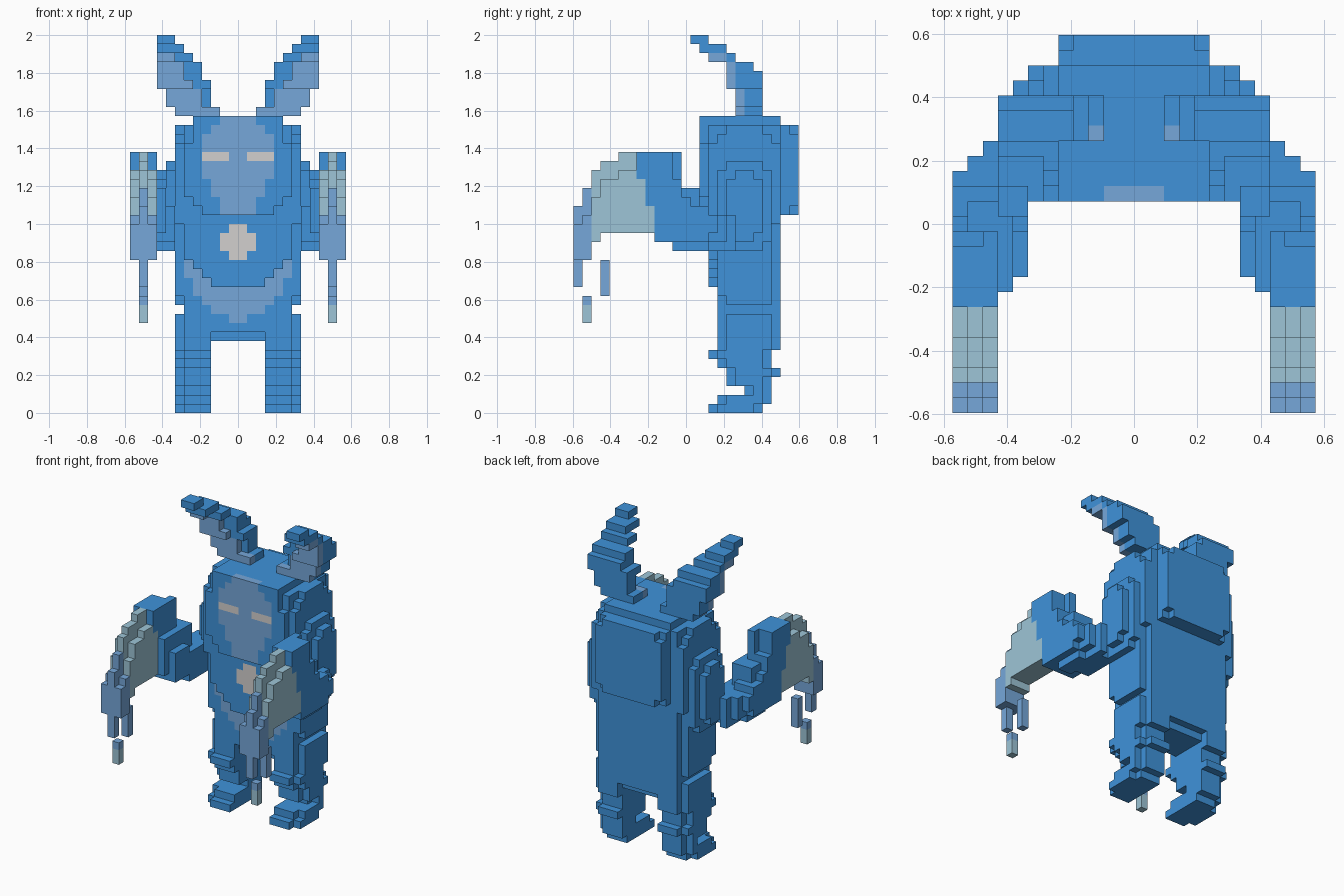
import bpy
import bmesh
from mathutils import Vector

default = bpy.data.objects.get("Cube")
if default:
    bpy.data.objects.remove(default, do_unlink=True)

# Block grid: 24 x 25 x 42 cells, mirrored in x
UNIT = 2 / 42
MID_Y = 12.5
BLUE, STEEL, TEAL, PALE = range(4)


def make_material(name, rgb):
    mat = bpy.data.materials.new(name)
    colour = (*rgb, 1)
    mat.use_nodes = True
    mat.diffuse_color = colour
    mat.node_tree.nodes["Principled BSDF"].inputs["Base Color"].default_value = colour
    return mat


materials = [
    make_material("bright_blue", (.05, .29, .7)),
    make_material("steel_blue", (.18, .39, .7)),
    make_material("grey_teal", (.34, .56, .68)),
    make_material("pale_grey", (.65, .63, .62)),
]
parts = {}
taken = set()


def block(part, xs, ys, zs, colour=BLUE):
    """Fill a box of cells on the left half and its mirror image."""
    cells = parts.setdefault(part, {})
    for x in range(*xs):
        for y in range(*ys):
            for z in range(*zs):
                for cell in ((x, y, z), (-1 - x, y, z)):
                    if cell not in taken or cell in cells:
                        cells[cell] = colour
                        taken.add(cell)


def paint(part, half_width, y, z, colour, start=0):
    """Recolour one row of existing surface cells."""
    cells = parts[part]
    for x in range(start, half_width):
        for cell in ((x, y, z), (-1 - x, y, z)):
            if cell in cells:
                cells[cell] = colour


# Head: block core with stepped sides and a raised back
block("head", (0, 6), (15, 23), (22, 32))
block("head", (0, 4), (14, 15), (22, 32))
block("head", (4, 5), (14, 15), (23, 32))
block("head", (5, 6), (14, 15), (24, 30))
block("head", (0, 5), (14, 23), (32, 33))
block("head", (0, 5), (23, 24), (22, 32))
block("head", (0, 4), (24, 25), (22, 32))
block("head", (4, 5), (24, 25), (23, 31))
block("head", (6, 7), (15, 23), (21, 30))
block("head", (6, 7), (16, 22), (20, 31))
block("head", (6, 7), (17, 21), (31, 32))

# Face mask and eyes
for row, width in enumerate([2, 2, 3, 3, 4, 4, 4, 4, 4, 3, 2]):
    paint("head", width, 14, 22 + row, STEEL)
paint("head", 4, 14, 28, PALE, start=1)

# Torso with rounded corners
block("torso", (0, 6), (16, 23), (9, 22))
block("torso", (3, 6), (16, 23), (8, 9))
block("torso", (0, 3), (17, 22), (8, 9))
block("torso", (6, 7), (17, 22), (12, 22))
block("torso", (6, 7), (16, 17), (13, 20))

# Belly trim below the chest plate
for row, width in enumerate([1, 3, 4, 5, 5, 6, 6]):
    paint("torso", width, 16, 10 + row, STEEL)

# Chest plate, tapering downward, with a gem
for z in range(14, 22):
    block("chest_plate", (0, min(z - 11, 6)), (15, 16), (z, z + 1))
for row, width in enumerate([1, 2, 2, 1]):
    paint("chest_plate", width, 15, 17 + row, PALE)

# Shoulder bulges, rounded in steps
block("shoulders", (7, 8), (16, 22), (19, 27))
block("shoulders", (7, 8), (17, 21), (18, 28))
block("shoulders", (8, 9), (17, 21), (20, 26))
block("shoulders", (8, 9), (18, 20), (19, 27))

# Upper arms sweep outward and forward, rising in steps
block("upper_arms", (7, 9), (12, 17), (18, 22))
block("upper_arms", (7, 9), (9, 12), (19, 23))
block("upper_arms", (8, 9), (8, 12), (20, 25))
for step in range(3):
    x = 9 + step
    block("upper_arms", (x, x + 1), (14, 18 - step), (18 + step, 22))
    block("upper_arms", (x, x + 1), (11, 15), (18 + step // 2, 23))
block("upper_arms", (8, 11), (12, 14), (22, 25))
block("upper_arms", (11, 12), (11, 13), (22, 24))

# Forearms: the outer side is cut back at the elbow
block("forearms", (9, 12), (9, 12), (19, 26))
block("forearms", (9, 12), (9, 11), (26, 29))
block("forearms", (9, 10), (11, 12), (26, 29))
block("forearms", (9, 12), (7, 9), (20, 29))
block("forearms", (9, 12), (8, 9), (20, 23), TEAL)
block("forearms", (9, 12), (7, 8), (20, 26), TEAL)

# Hands: three ridges, the middle one tallest
middle_tops = [23, 25, 27, 28, 28, 29, 29]
side_tops = [21, 22, 24, 26, 26, 27, 27]
bottoms = [14, 17, 19, 20, 20, 20, 20]
for y, (top, side_top, low) in enumerate(zip(middle_tops, side_tops, bottoms)):
    colour = STEEL if y < 2 else TEAL
    block("hands", (10, 11), (y, y + 1), (low, top), colour)
    for x in (9, 11):
        block("hands", (x, x + 1), (y, y + 1), (max(low, 17), side_top), colour)

# Loose finger segments
block("fingers", (10, 11), (3, 4), (13, 17), STEEL)
block("fingers", (10, 11), (1, 2), (10, 12), TEAL)
block("fingers", (10, 11), (1, 2), (12, 13), STEEL)

# Legs with bent ankles and long toes: depth range of each level
leg_levels = [
    (0, 1, 15, 21), (1, 2, 16, 22), (2, 3, 19, 22), (3, 4, 17, 22),
    (4, 5, 17, 23), (5, 6, 16, 22), (6, 7, 15, 22), (7, 12, 16, 23),
]
for low, high, front, back in leg_levels:
    block("legs", (3, 6), (front, back), (low, high))
    block("legs", (6, 7), (front + 1, back - 1), (low, min(high, 11)))

# Horns curve outward and forward, with steel under their front edges
horn_levels = [
    (33, 34, 2, 7, 18, 21), (34, 36, 3, 8, 18, 21), (36, 37, 3, 9, 17, 21),
    (37, 38, 4, 9, 17, 21), (38, 39, 4, 9, 17, 20), (39, 40, 5, 9, 15, 18),
]
for level, (low, high, inner, outer, front, back) in enumerate(horn_levels):
    start = inner + min(level, 2)
    depth = 2 if low == 39 else 1
    block("horns", (inner, outer), (front + 1, back), (low, high))
    block("horns", (start, outer), (front, front + depth), (low, high), STEEL)
block("horns", (6, 9), (14, 17), (40, 41))
block("horns", (7, 9), (13, 15), (41, 42))


def build_part(name, cells):
    """Skin the exposed sides of the cells and merge flat areas."""
    bm = bmesh.new()
    points = {}

    def corner(p):
        key = tuple(round(c) for c in p)
        if key not in points:
            x, y, z = key
            points[key] = bm.verts.new((x * UNIT, (y - MID_Y) * UNIT, z * UNIT))
        return points[key]

    for cell, colour in cells.items():
        base = Vector(cell)
        for axis in range(3):
            u, v = Vector(), Vector()
            u[(axis + 1) % 3] = v[(axis + 2) % 3] = 1
            for side in (0, 1):
                direction = Vector()
                direction[axis] = 1
                neighbour = base + direction * (2 * side - 1)
                if tuple(int(c) for c in neighbour) in taken:
                    continue
                start = base + direction * side
                loop = [start, start + u, start + u + v, start + v]
                if side == 0:
                    loop.reverse()
                face = bm.faces.new([corner(p) for p in loop])
                face.material_index = colour
    bmesh.ops.dissolve_limit(bm, angle_limit=.01, verts=bm.verts[:],
                             edges=bm.edges[:], delimit={'MATERIAL'})
    mesh = bpy.data.meshes.new(name)
    bm.to_mesh(mesh)
    bm.free()
    for mat in materials:
        mesh.materials.append(mat)
    bpy.context.collection.objects.link(bpy.data.objects.new(name, mesh))


for part_name, part_cells in parts.items():
    build_part(part_name, part_cells)
